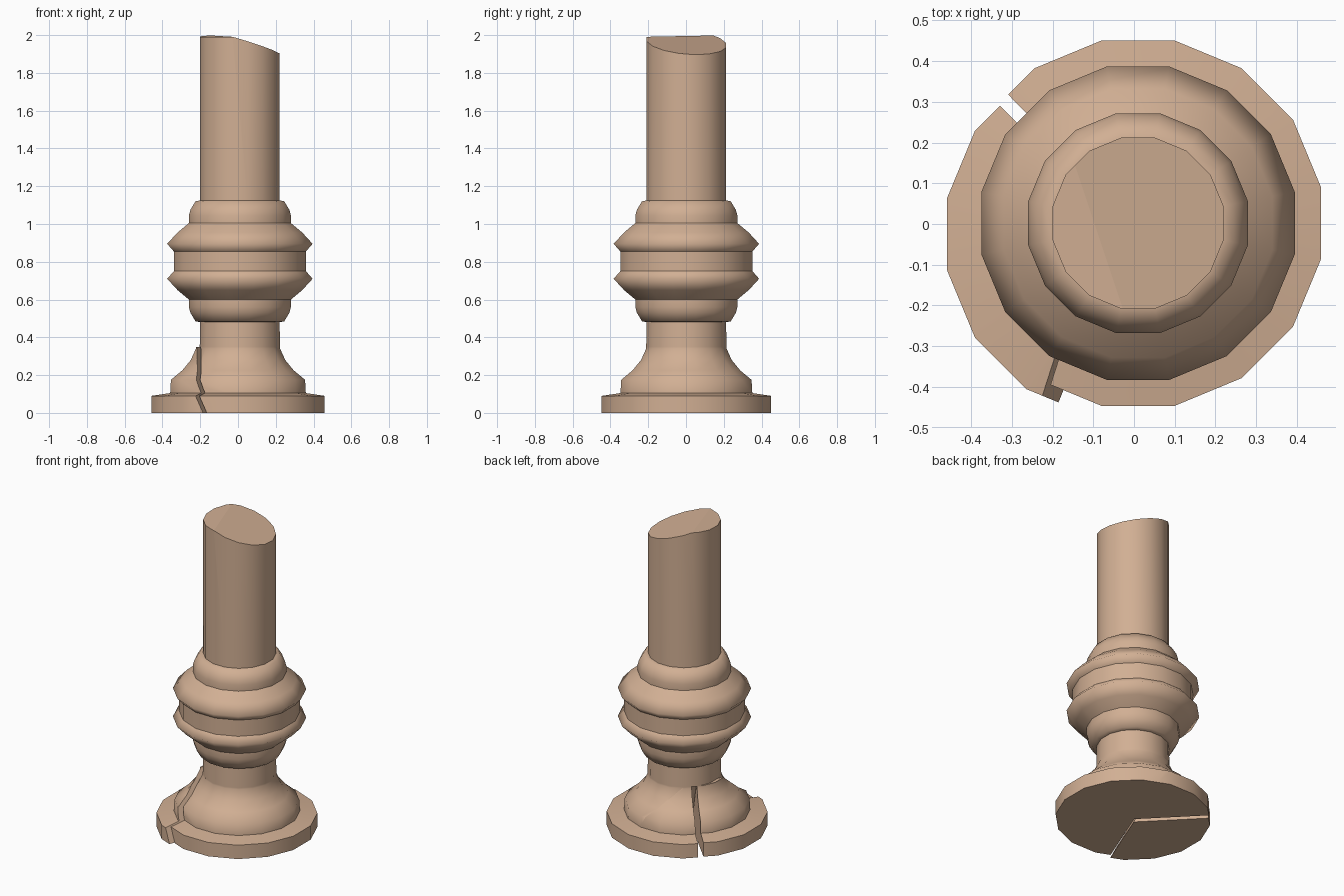
import bpy, bmesh, math
from mathutils import Vector, Matrix

cube = bpy.data.objects.get("Cube")
if cube:
    bpy.data.objects.remove(cube)

SIDES = 16
CENTRE = Vector((0.01, 0.002, 0))
SPLIT_Z = 0.35                      # top of the broken base

stone = bpy.data.materials.new("sandstone")
stone.use_nodes = True
colour = (0.64, 0.43, 0.295, 1)
stone.diffuse_color = colour
bsdf = next(n for n in stone.node_tree.nodes if n.type == 'BSDF_PRINCIPLED')
bsdf.inputs["Base Color"].default_value = colour

# Profile: (half width, height, crease)
foot = [(.449, 0, 1), (.449, .09, 1), (.349, .105, 1), (.345, .175, 0),
        (.285, .225, 0), (.24, .28, 0), (.213, .34, 0)]
lower_ring = [(.21, .48, 1), (.235, .485, 0), (.262, .53, 0), (.27, .56, 0),
              (.27, .60, 1), (.33, .65, 0), (.385, .71, 0), (.35, .75, 1)]
upper_ring = [(r, 1.605 - z, c) for r, z, c in reversed(lower_ring)]
profile = foot + lower_ring + upper_ring + [(.21, 2.2, 1)]


def cap(bm):
    """Close open loops with flat faces."""
    edges = [e for e in bm.edges if e.is_boundary]
    for f in bmesh.ops.holes_fill(bm, edges=edges, sides=0)["faces"]:
        f.smooth = False


def lathe():
    """Faceted turned column with smooth sides and creased mouldings."""
    bm = bmesh.new()
    rings = []
    for half, z, crease in profile:
        radius = half / math.cos(math.pi / SIDES)
        angles = [2 * math.pi * (i + .5) / SIDES for i in range(SIDES)]
        rings.append([bm.verts.new(CENTRE + Vector((radius * math.cos(a), radius * math.sin(a), z)))
                      for a in angles])
    for low, high in zip(rings, rings[1:]):
        for i in range(SIDES):
            j = (i + 1) % SIDES
            bm.faces.new((low[i], low[j], high[j], high[i])).smooth = True
    for ring, (half, z, crease) in zip(rings, profile):
        for i in range(SIDES):
            bm.edges.get((ring[i], ring[(i + 1) % SIDES])).smooth = not crease
    cap(bm)
    return bm


def piece(name, cuts, shift=(0, 0, 0)):
    """Keep the part of the column behind every (point, normal) plane."""
    bm = lathe()
    for point, normal in cuts:
        bmesh.ops.bisect_plane(bm, geom=bm.verts[:] + bm.edges[:] + bm.faces[:], dist=1e-5,
                               plane_co=point, plane_no=normal, clear_outer=True)
        cap(bm)
    bmesh.ops.recalc_face_normals(bm, faces=bm.faces[:])
    bmesh.ops.transform(bm, matrix=Matrix.Translation(shift), verts=bm.verts[:])
    mesh = bpy.data.meshes.new(name)
    bm.to_mesh(mesh)
    bm.free()
    mesh.materials.append(stone)
    obj = bpy.data.objects.new(name, mesh)
    bpy.context.collection.objects.link(obj)
    return obj


# Fracture planes
split = Vector((0, 0, SPLIT_Z))
up = Vector((0, 0, 1))
apex = Vector((0, 0, 0))
front_crack = Vector((-.165, -.41, 0)).cross(Vector((-.2, -.05, SPLIT_Z))).normalized()
back_crack = Vector((-.7, .72, 0)).cross(up).normalized()
if back_crack.dot(Vector((-1, -1, 0))) < 0:
    back_crack.negate()

# Column shaft with its two-plane broken top
slope = Vector((.3, .08, 1)).normalized()
ledge = Vector((-.03, -.03, 1)).normalized()
piece("column_shaft", [(split, -up), (Vector((0, 0, 1.966)), slope),
                       (Vector((-.2, 0, 1.992)), ledge)])

# Broken base: two seated parts and one displaced chunk
piece("front_base", [(split, up), (apex, front_crack)])
piece("back_base", [(split, up), (apex, -front_crack), (apex, back_crack)])
piece("loose_base_chunk", [(split, up), (apex, -front_crack), (apex, -back_crack)],
      (-.02, -.027, 0))
